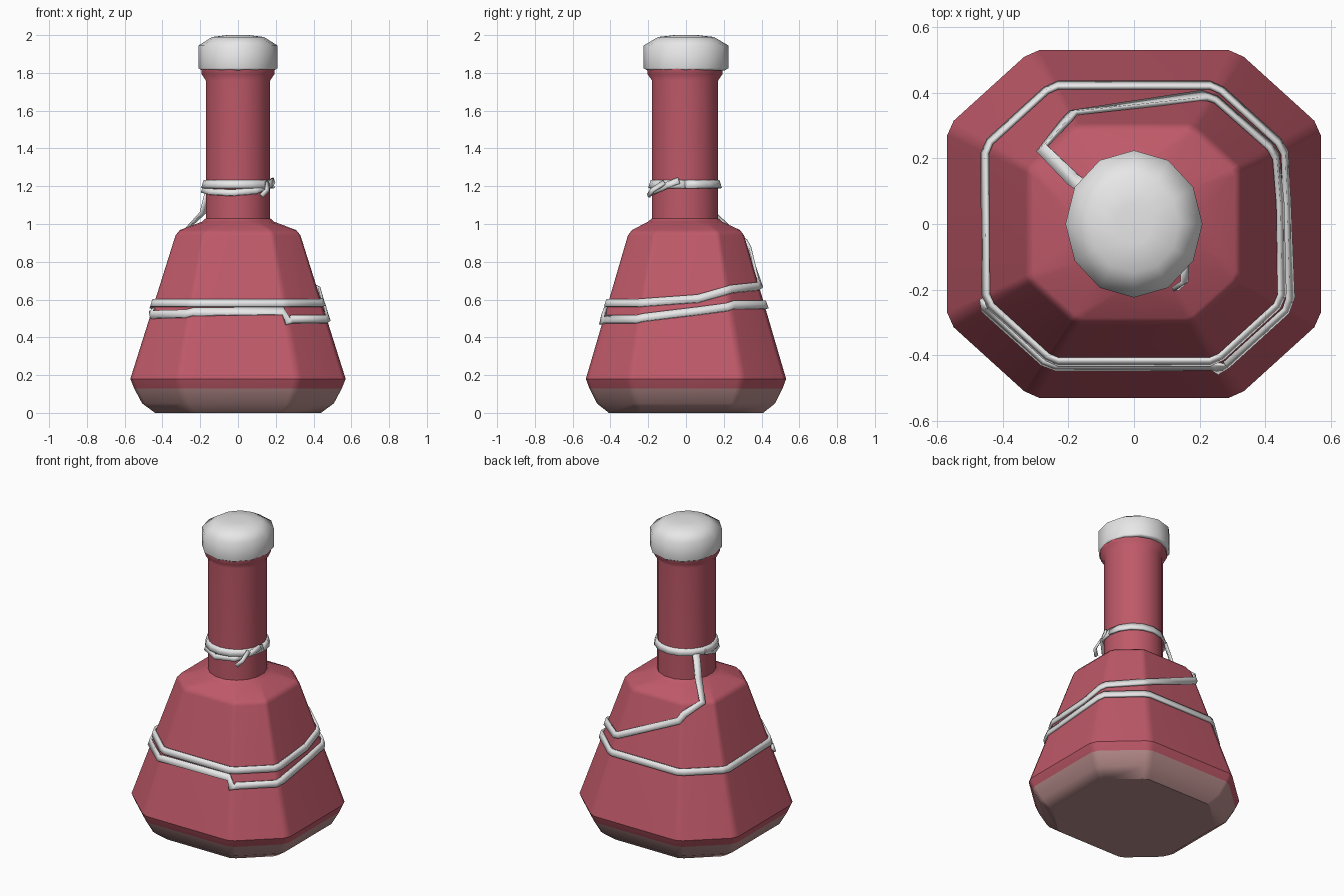
import bpy
import bmesh
from math import sin, cos, radians, floor, tau
from mathutils import Vector

if "Cube" in bpy.data.objects:
    bpy.data.objects.remove(bpy.data.objects["Cube"])


def material(name, rgb):
    mat = bpy.data.materials.new(name)
    mat.use_nodes = True
    mat.diffuse_color = (*rgb, 1)
    mat.node_tree.nodes["Principled BSDF"].inputs["Base Color"].default_value = (*rgb, 1)
    return mat


RED = material("red glaze", (0.52, 0.10, 0.14))
BROWN = material("dusty brown base", (0.48, 0.27, 0.265))
PALE = material("pale wax and string", (0.8, 0.8, 0.8))

# Chamfered octagon with softened corners, sixteen points counterclockwise
QUARTER = [(0.57, 0.27), (0.55, 0.315), (0.335, 0.51), (0.29, 0.53)]
OUTLINE = (QUARTER + [(-x, y) for x, y in reversed(QUARTER)]
           + [(-x, -y) for x, y in QUARTER] + [(x, -y) for x, y in reversed(QUARTER)])
SIDES = len(OUTLINE)


def octagon(scale, z):
    return [Vector((x * scale, y * scale, z)) for x, y in OUTLINE]


def oval(rx, ry, z, n=SIDES, shift=0.5, cy=0.0):
    return [Vector((rx * cos(tau * (i + shift) / n), ry * sin(tau * (i + shift) / n) + cy, z))
            for i in range(n)]


def finish(name, bm, mats, angle):
    bmesh.ops.recalc_face_normals(bm, faces=bm.faces)
    mesh = bpy.data.meshes.new(name)
    bm.to_mesh(mesh)
    bm.free()
    for mat in mats:
        mesh.materials.append(mat)
    obj = bpy.data.objects.new(name, mesh)
    bpy.context.collection.objects.link(obj)
    bpy.ops.object.select_all(action="DESELECT")
    obj.select_set(True)
    bpy.context.view_layer.objects.active = obj
    bpy.ops.object.shade_smooth_by_angle(angle=radians(angle))
    return obj


def loft(name, rings, mats, angle, base_rings=0):
    """Skin a stack of rings; the lowest bands take the second material."""
    bm = bmesh.new()
    loops = [[bm.verts.new(p) for p in ring] for ring in rings]
    for level, (low, high) in enumerate(zip(loops, loops[1:])):
        for i in range(len(low)):
            j = (i + 1) % len(low)
            face = bm.faces.new((low[i], low[j], high[j], high[i]))
            face.material_index = 1 if level < base_rings else 0
    bm.faces.new(loops[0]).material_index = 1 if base_rings else 0
    bm.faces.new(loops[-1])
    obj = finish(name, bm, mats, angle)
    weighted = obj.modifiers.new("weighted normals", "WEIGHTED_NORMAL")
    weighted.keep_sharp = True
    return obj


def ribbon(name, points, half_width):
    """Flat strip along a path, facing away from the central axis."""
    bm = bmesh.new()
    pairs = []
    for i, p in enumerate(points):
        tangent = points[min(i + 1, len(points) - 1)] - points[max(i - 1, 0)]
        outward = Vector((p.x, p.y, 0)).normalized() + Vector((0, 0, 0.3))
        across = outward.cross(tangent).normalized() * half_width
        pairs.append((bm.verts.new(p + across), bm.verts.new(p - across)))
    for a, b in zip(pairs, pairs[1:]):
        bm.faces.new((a[0], a[1], b[1], b[0]))
    obj = finish(name, bm, [PALE], 30)
    solid = obj.modifiers.new("thickness", "SOLIDIFY")
    solid.thickness = 0.014
    solid.offset = 0
    return obj


# Bottle body and neck
NECK_Y = -0.005
body = [octagon(0.77, 0), octagon(0.89, 0.05), octagon(0.965, 0.13),
        octagon(1, 0.18), octagon(0.58, 0.94), octagon(0.54, 0.968)]
neck = [oval(r, r + 0.005, z, cy=NECK_Y) for r, z in
        [(0.195, 1.012), (0.174, 1.03), (0.174, 1.76), (0.198, 1.795), (0.198, 1.825)]]
loft("bottle", body + neck, [RED, BROWN], 34, base_rings=2)

# Rounded wax stopper
loft("stopper", [oval(0.95 * r, 1.02 * r, z, 12, 0) for r, z in
                 [(0.2, 1.812), (0.22, 1.825), (0.22, 1.945), (0.145, 1.99), (0.06, 2.0)]],
     [PALE], 62)


def on_body(index, z):
    """Point just above the sloping body at a fractional outline index."""
    i = floor(index)
    a, b = (Vector(OUTLINE[k % SIDES]) for k in (i, i + 1))
    flat = a.lerp(b, index - i) * (1 - 0.42 * (z - 0.18) / 0.76)
    flat += flat.normalized() * 0.01
    return Vector((flat.x, flat.y, z))


# String: drapes off the neck, then winds twice around the body
drape = [Vector(p) for p in [(-0.15, 0.11, 1.2), (-0.185, 0.135, 1.06), (-0.28, 0.23, 0.965)]]
wind = [(5, 0.90), (4, 0.86), (3, 0.68), (2, 0.67), (1, 0.655), (0, 0.645),
        (-0.35, 0.605), (-1, 0.585)]
wind += [(-i, 0.582) for i in range(2, 9)] + [(-i, 0.572) for i in range(9, 16)]
wind += [(-16, 0.56), (-16.35, 0.54), (-17, 0.505), (-18, 0.495), (-19, 0.495),
         (-19.5, 0.48), (-20, 0.54), (-21, 0.535), (-22, 0.525), (-23, 0.52), (-23.4, 0.545)]
ribbon("wound_string", drape + [on_body(i, z) for i, z in wind], 0.021)


def on_neck(degrees, z, r=0.182):
    a = radians(degrees)
    return Vector((r * cos(a), r * sin(a) + NECK_Y, z))


# String tied around the neck, with a crossing turn and a loose end
ribbon("neck_band", [on_neck(k * 22.5, 1.21) for k in range(SIDES + 1)], 0.022)
ribbon("neck_crossing", [on_neck(d, z, r) for d, z, r in
                         [(160, 1.2, 0.184), (185, 1.18, 0.186), (220, 1.17, 0.188),
                          (260, 1.165, 0.188), (300, 1.175, 0.188), (330, 1.205, 0.19),
                          (350, 1.23, 0.19)]], 0.016)
ribbon("loose_end", [on_neck(325, 1.22, 0.19), on_neck(312, 1.18, 0.23),
                     on_neck(303, 1.15, 0.23)], 0.012)
